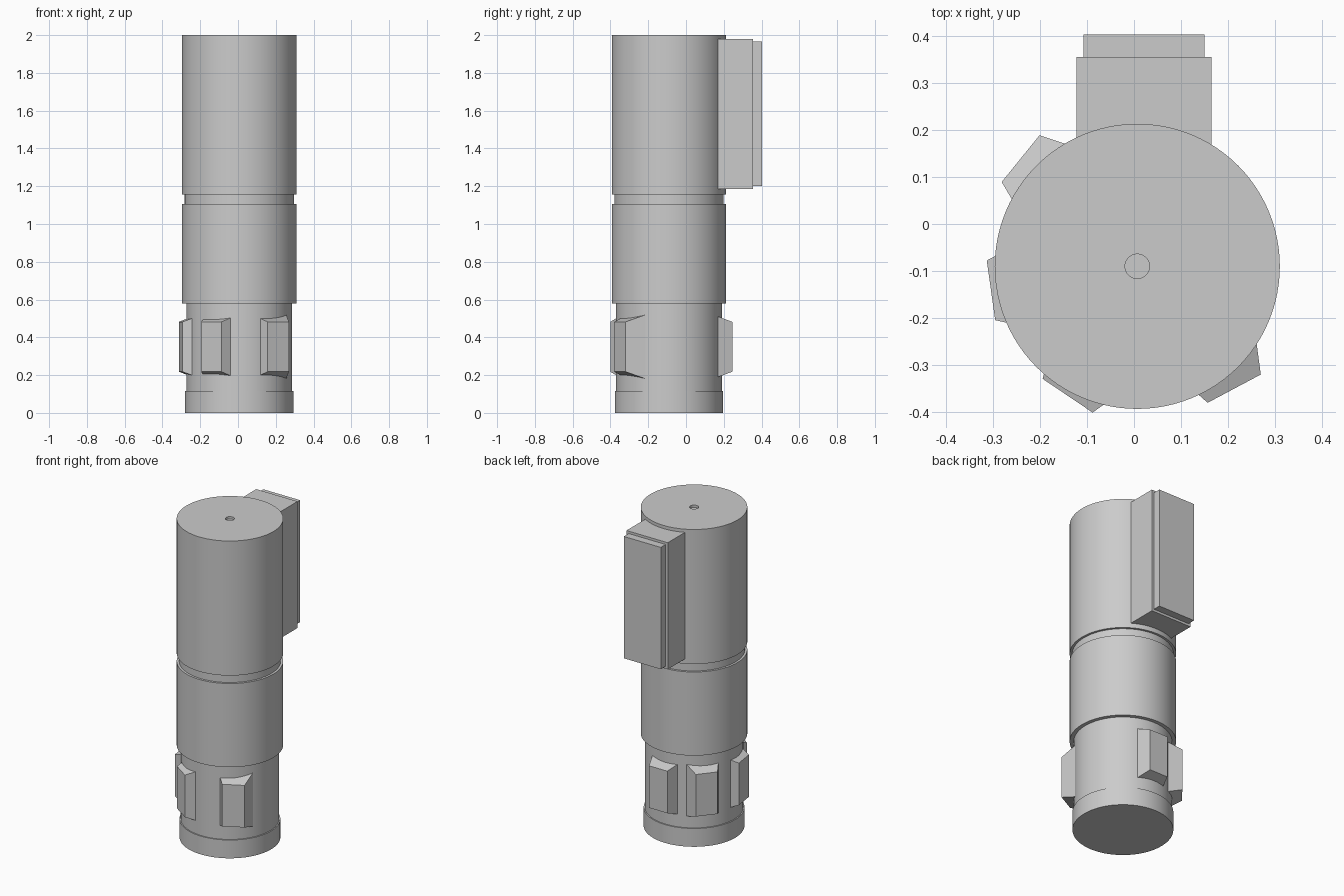
import bpy, bmesh, math
from mathutils import Vector, Matrix

cube = bpy.data.objects.get("Cube")
if cube:
    bpy.data.objects.remove(cube, do_unlink=True)

grey = bpy.data.materials.new("plain grey")
grey.use_nodes = True
colour = (0.6, 0.6, 0.6, 1)
grey.diffuse_color = colour
grey.node_tree.nodes["Principled BSDF"].inputs["Base Color"].default_value = colour

AXIS = Vector((0.007, -0.09, 0))


def finish(name, bm, smooth=False):
    bmesh.ops.recalc_face_normals(bm, faces=bm.faces)
    mesh = bpy.data.meshes.new(name)
    bm.to_mesh(mesh)
    bm.free()
    mesh.materials.append(grey)
    obj = bpy.data.objects.new(name, mesh)
    bpy.context.collection.objects.link(obj)
    if smooth:
        bpy.ops.object.select_all(action='DESELECT')
        obj.select_set(True)
        bpy.context.view_layer.objects.active = obj
        bpy.ops.object.shade_smooth_by_angle(angle=math.radians(30))
    return obj


def lathe(name, profile, steps=96):
    """Turn an (radius, height) profile about the upright axis."""
    bm = bmesh.new()
    verts = [bm.verts.new(AXIS + Vector((r, 0, z))) for r, z in profile]
    edges = [bm.edges.new(pair) for pair in zip(verts, verts[1:])]
    bmesh.ops.spin(bm, geom=verts + edges, cent=AXIS, axis=(0, 0, 1),
                   angle=math.tau, steps=steps)
    bmesh.ops.remove_doubles(bm, verts=bm.verts, dist=0.0001)
    return finish(name, bm, True)


def box(name, low, high):
    low, high = Vector(low), Vector(high)
    bm = bmesh.new()
    bmesh.ops.create_cube(bm, size=1)
    bmesh.ops.scale(bm, vec=high - low, verts=bm.verts)
    bmesh.ops.translate(bm, vec=(low + high) / 2, verts=bm.verts)
    return finish(name, bm)


def pad(name, x, y, facing):
    """Block that flares towards the body; x, y is the middle of its outer face."""
    depth, flare = 0.14, 0.052
    bm = bmesh.new()
    bmesh.ops.create_cube(bm, size=1)
    for v in bm.verts:
        grow = flare if v.co.x < 0 else 0
        side = math.copysign(0.064 + grow, v.co.y)
        height = math.copysign(0.132 + grow, v.co.z)
        v.co = (-depth if v.co.x < 0 else 0, side, height)
    bm.transform(Matrix.Translation((x, y, 0.35)) @
                 Matrix.Rotation(math.radians(facing), 4, 'Z'))
    return finish(name, bm)


# Stepped round body with a foot, a neck groove and a small hole in the top
lathe("body", [
    (0, 0), (0.287, 0), (0.287, 0.115), (0.28, 0.115), (0.28, 0.58),
    (0.303, 0.58), (0.303, 1.105), (0.289, 1.105), (0.289, 1.155),
    (0.303, 1.155), (0.303, 2), (0.026, 2), (0.026, 1.985), (0, 1.985)])

# Housing on the back with its cover
box("back_housing", (-0.122, 0.1, 1.185), (0.165, 0.355, 1.98))
box("back_cover", (-0.107, 0.35, 1.2), (0.15, 0.403, 1.965))

# Grip pads around the lower body
pad("pad_back", 0.022, 0.245, 90)
pad("pad_back_right", -0.241, 0.139, 141)
pad("pad_right", -0.304, -0.141, 188)
pad("pad_front_right", -0.141, -0.365, 236)
pad("pad_front_left", 0.213, -0.35, 298)
